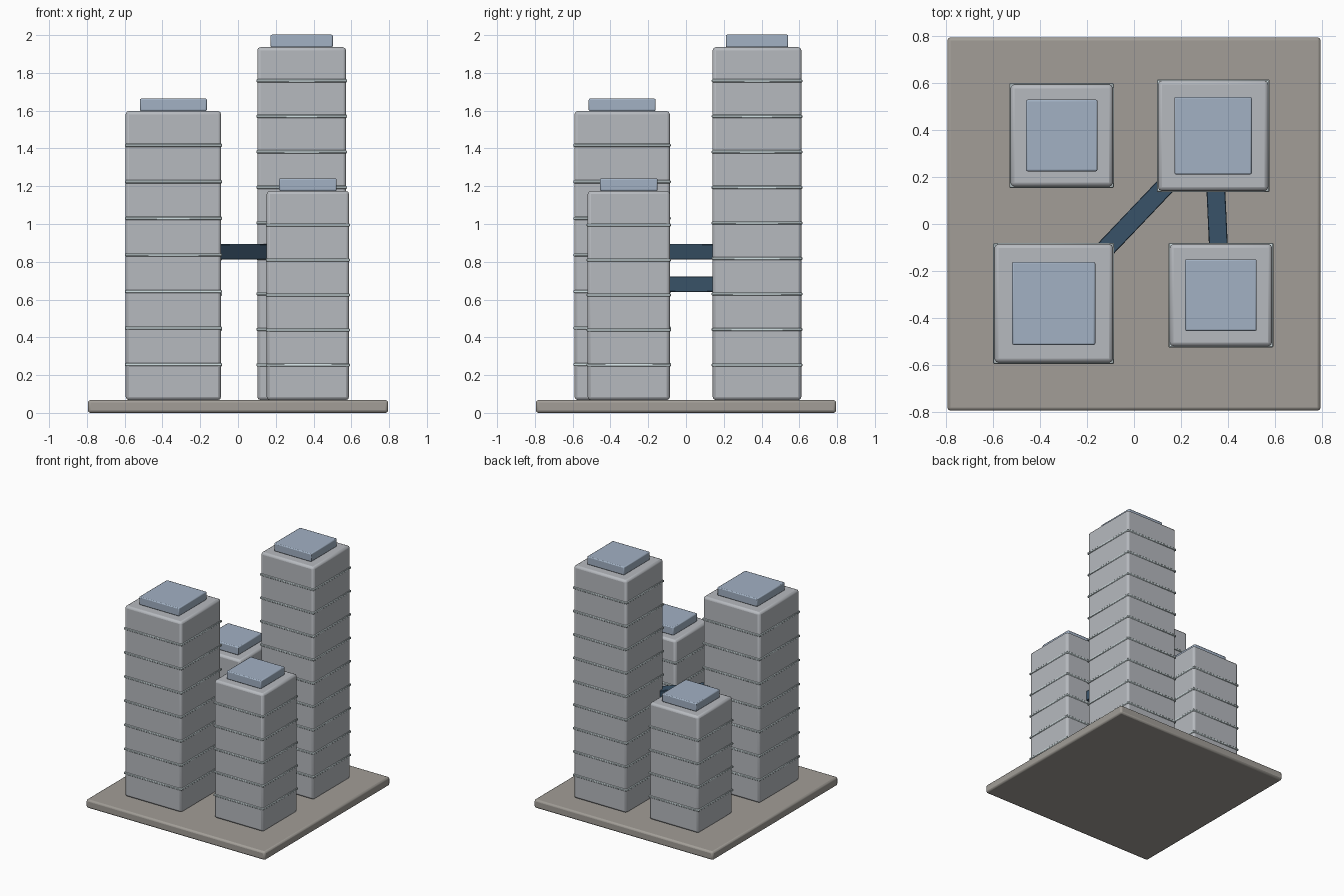
import bpy
import math
from mathutils import Vector

if "Cube" in bpy.data.objects:
    bpy.data.objects.remove(bpy.data.objects["Cube"])


def material(name, rgb):
    m = bpy.data.materials.new(name)
    m.diffuse_color = (*rgb, 1)
    m.use_nodes = True
    m.node_tree.nodes["Principled BSDF"].inputs["Base Color"].default_value = m.diffuse_color
    return m


STONE = material("stone", (0.36, 0.34, 0.31))
CONCRETE = material("concrete", (0.47, 0.49, 0.52))
ROOF = material("roof_blue", (0.36, 0.44, 0.55))
TRIM = material("pale_glass", (0.65, 0.75, 0.77))
GLASS = material("dark_glass", (0.04, 0.085, 0.14))


def box(name, center, size, mat, bevel=0.0, angle=0.0, segments=2):
    bpy.ops.mesh.primitive_cube_add(size=1, location=center, rotation=(0, 0, angle))
    ob = bpy.context.object
    ob.name = name
    ob.scale = size
    bpy.ops.object.transform_apply(location=False, rotation=False, scale=True)
    ob.data.materials.append(mat)
    if bevel:
        mod = ob.modifiers.new("soft_edges", 'BEVEL')
        mod.width = bevel
        mod.segments = segments
        bpy.ops.object.shade_smooth_by_angle(angle=math.radians(35))
    return ob


# Ground slab
BASE_TOP = 0.068
box("base_slab", (0, 0, BASE_TOP / 2), (1.59, 1.59, BASE_TOP), STONE, 0.014)


# Tower with floor bands and a roof cap
def tower(name, cx, cy, width, top, cap, first_band, step, bands):
    height = top - BASE_TOP
    box(name, (cx, cy, BASE_TOP + height / 2), (width, width, height), CONCRETE, 0.017)
    box(name + "_roof_cap", (cx, cy, top + 0.033), (cap, cap, 0.066), ROOF, 0.007)
    for i in range(bands):
        box(f"{name}_floor_band_{i + 1}", (cx, cy, first_band + i * step),
            (width + 0.01, width + 0.01, 0.017), TRIM, 0.004, segments=1)


tower("tower_front_left", -0.342, -0.338, 0.505, 1.598, 0.354, 0.256, 0.1935, 7)
tower("tower_back_right", 0.337, 0.376, 0.470, 1.936, 0.330, 0.254, 0.1880, 9)
tower("tower_front_right", 0.370, -0.303, 0.436, 1.175, 0.305, 0.253, 0.1855, 5)
tower("tower_back_left", -0.308, 0.377, 0.436, 1.005, 0.305, 0.254, 0.1870, 4)


# Sky bridges, ends sunk into the towers
def bridge(name, start, end, z):
    a, b = Vector(start), Vector(end)
    d, mid = b - a, (a + b) / 2
    box(name, (mid.x, mid.y, z), (d.length, 0.08, 0.082), GLASS, 0.003,
        math.atan2(d.y, d.x), segments=1)


bridge("bridge_diagonal", (-0.17, -0.157), (0.185, 0.216), 0.852)
bridge("bridge_right", (0.347, 0.18), (0.361, -0.13), 0.682)
